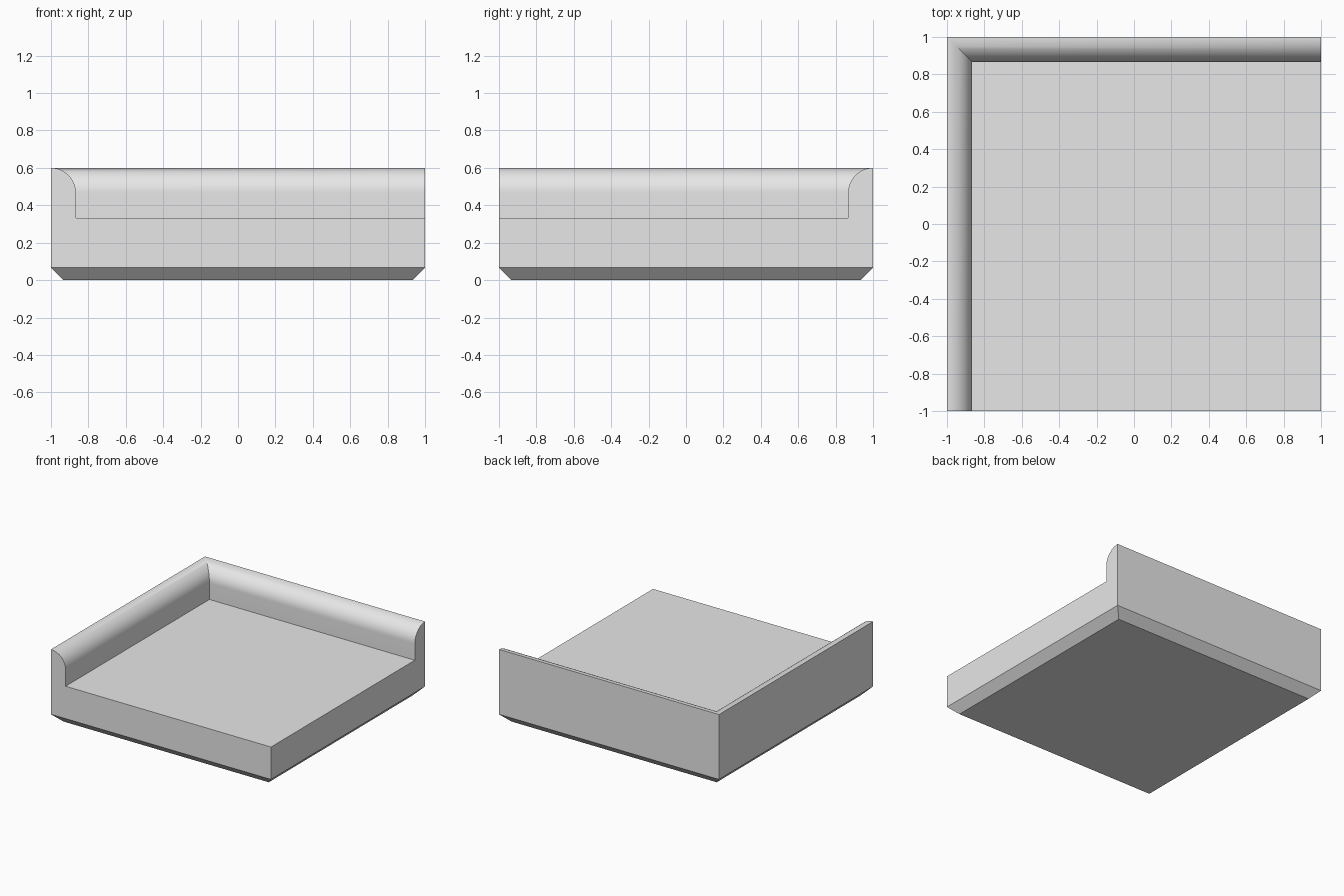
import bpy, bmesh, math

if "Cube" in bpy.data.objects:
    bpy.data.objects.remove(bpy.data.objects["Cube"])

FLOOR, TOP, BEVEL, CURB = 0.333, 0.6, 0.067, 0.133

grey = bpy.data.materials.new("light_grey")
grey.diffuse_color = (0.8, 0.8, 0.8, 1)
grey.use_nodes = True
grey.node_tree.nodes["Principled BSDF"].inputs["Base Color"].default_value = grey.diffuse_color

# Curb profile: (distance inward from outer wall, height), rounded lip then wall down to the floor
steps = 16
profile = [(CURB * math.sin(a), TOP - CURB * (1 - math.cos(a)))
           for a in (i * math.pi / 2 / steps for i in range(steps + 1))]
profile.append((CURB, FLOOR))

bm = bmesh.new()
V = bm.verts.new

# Curb swept along the left and back edges with a mitred corner
front = [V((-1 + d, -1, z)) for d, z in profile]
corner = [V((-1 + d, 1 - d, z)) for d, z in profile]
right = [V((1, 1 - d, z)) for d, z in profile]
for a, b in ((front, corner), (corner, right)):
    for i in range(len(profile) - 1):
        bm.faces.new((a[i], a[i + 1], b[i + 1], b[i]))

# Floor of the tray
open_corner = V((1, -1, FLOOR))
bm.faces.new((front[-1], open_corner, right[-1], corner[-1]))

# Outer walls, chamfered foot and underside
def ring(r, z):
    return [V((x * r, y * r, z)) for x, y in ((-1, -1), (1, -1), (1, 1), (-1, 1))]

low, base = ring(1, BEVEL), ring(1 - BEVEL, 0)
bm.faces.new([low[0], low[1], open_corner] + front[::-1])
bm.faces.new([low[1], low[2]] + right + [open_corner])
bm.faces.new((low[2], low[3], corner[0], right[0]))
bm.faces.new((low[3], low[0], front[0], corner[0]))
for i in range(4):
    j = (i + 1) % 4
    bm.faces.new((base[i], base[j], low[j], low[i]))
bm.faces.new(base[::-1])
bmesh.ops.recalc_face_normals(bm, faces=bm.faces[:])

mesh = bpy.data.meshes.new("curbed_corner_slab")
bm.to_mesh(mesh)
bm.free()
mesh.materials.append(grey)
slab = bpy.data.objects.new("curbed_corner_slab", mesh)
bpy.context.collection.objects.link(slab)

# Smooth rounded lip, crisp edges elsewhere
bpy.context.view_layer.objects.active = slab
slab.select_set(True)
bpy.ops.object.shade_smooth_by_angle(angle=math.radians(30))
